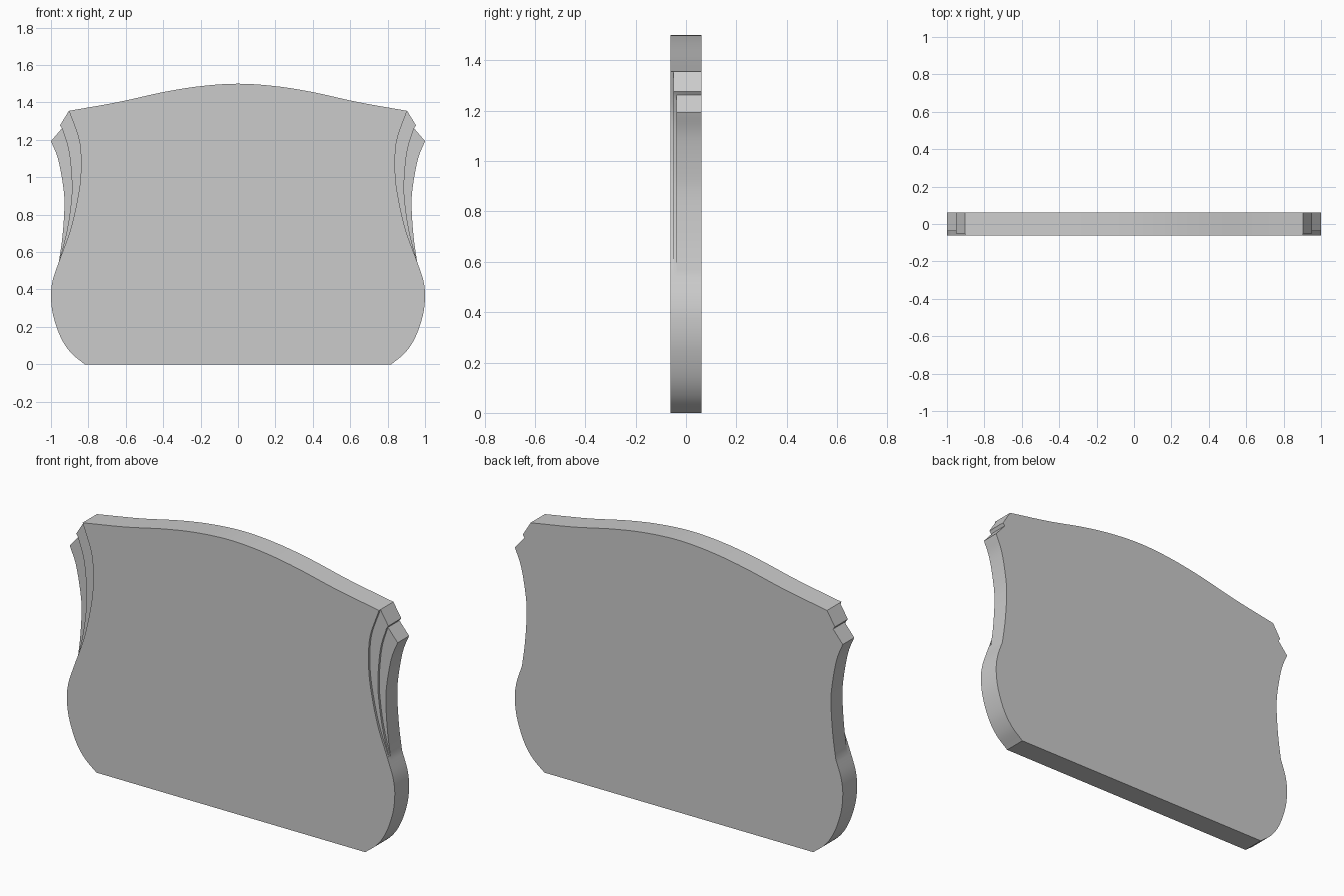
import bpy, bmesh
from mathutils import Vector

if "Cube" in bpy.data.objects:
    bpy.data.objects.remove(bpy.data.objects["Cube"])


def smooth(points, steps=6):
    """Catmull-Rom curve through the points."""
    p = [Vector(q) for q in points]
    p = [2 * p[0] - p[1]] + p + [2 * p[-1] - p[-2]]
    out = []
    for i in range(1, len(p) - 2):
        a, b, c, d = p[i - 1:i + 3]
        for k in range(steps):
            t = k / steps
            out.append(0.5 * (2 * b + (c - a) * t + (2 * a - 5 * b + 4 * c - d) * t * t
                              + (3 * b - a - 3 * c + d) * t ** 3))
    return out + [p[-2]]


# Right half of the outline, listed from top centre to the bottom (x, z)
corner, tip, notch = (0.904, 1.355), (0.952, 1.277), (0.941, 1.262)
waist = (0.957, 0.55)
top = smooth([(-0.2, 1.487), (0, 1.5), (0.2, 1.487), (0.4, 1.455), (0.64, 1.402), corner])[6:]
lower = smooth([waist, (0.99, 0.452), (1.0, 0.365), (0.988, 0.26),
                (0.947, 0.142), (0.893, 0.061), (0.82, 0)])

# Three side edges, from the front layer to the back layer
side_front = [corner, (0.85, 1.2), (0.84, 1.065), (0.85, 0.93), (0.893, 0.73), waist]
side_middle = [notch, (0.904, 1.137), (0.888, 0.96), (0.897, 0.826), (0.92, 0.69), waist]
side_back = [(1.0, 1.193), (0.963, 1.1), (0.936, 0.96), (0.928, 0.853), (0.938, 0.69), waist]


def outline(head, side):
    half = top + [Vector(h) for h in head] + smooth(side) + lower
    return half + [Vector((-v.x, v.y)) for v in reversed(half)]


front = outline([corner] * 3, side_front)
middle = outline([corner, tip, notch], side_middle)
back = outline([corner, tip, notch], side_back)

# Headboard panel: stacked loops make the walls and the stepped side ledges
bm = bmesh.new()
verts = {}


def vert(p, y):
    key = (round(p.x, 5), round(y, 5), round(p.y, 5))
    if key not in verts:
        verts[key] = bm.verts.new(key)
    return verts[key]


def face(vs):
    unique = list(dict.fromkeys(vs))
    if len(unique) > 2:
        bm.faces.new(unique)


levels = [(front, -0.0625), (front, -0.05), (middle, -0.05),
          (middle, -0.0375), (back, -0.0375), (back, 0.0625)]
loops = [[vert(p, y) for p in pts] for pts, y in levels]
for a, b in zip(loops, loops[1:]):
    for i in range(len(a)):
        j = (i + 1) % len(a)
        face([a[i], a[j], b[j], b[i]])
face(loops[0])
face(loops[-1])
bmesh.ops.recalc_face_normals(bm, faces=bm.faces)

mesh = bpy.data.meshes.new("panel")
bm.to_mesh(mesh)
bm.free()
panel = bpy.data.objects.new("panel", mesh)
bpy.context.collection.objects.link(panel)
bpy.context.view_layer.objects.active = panel
panel.select_set(True)
bpy.ops.object.shade_smooth_by_angle(angle=0.45)
